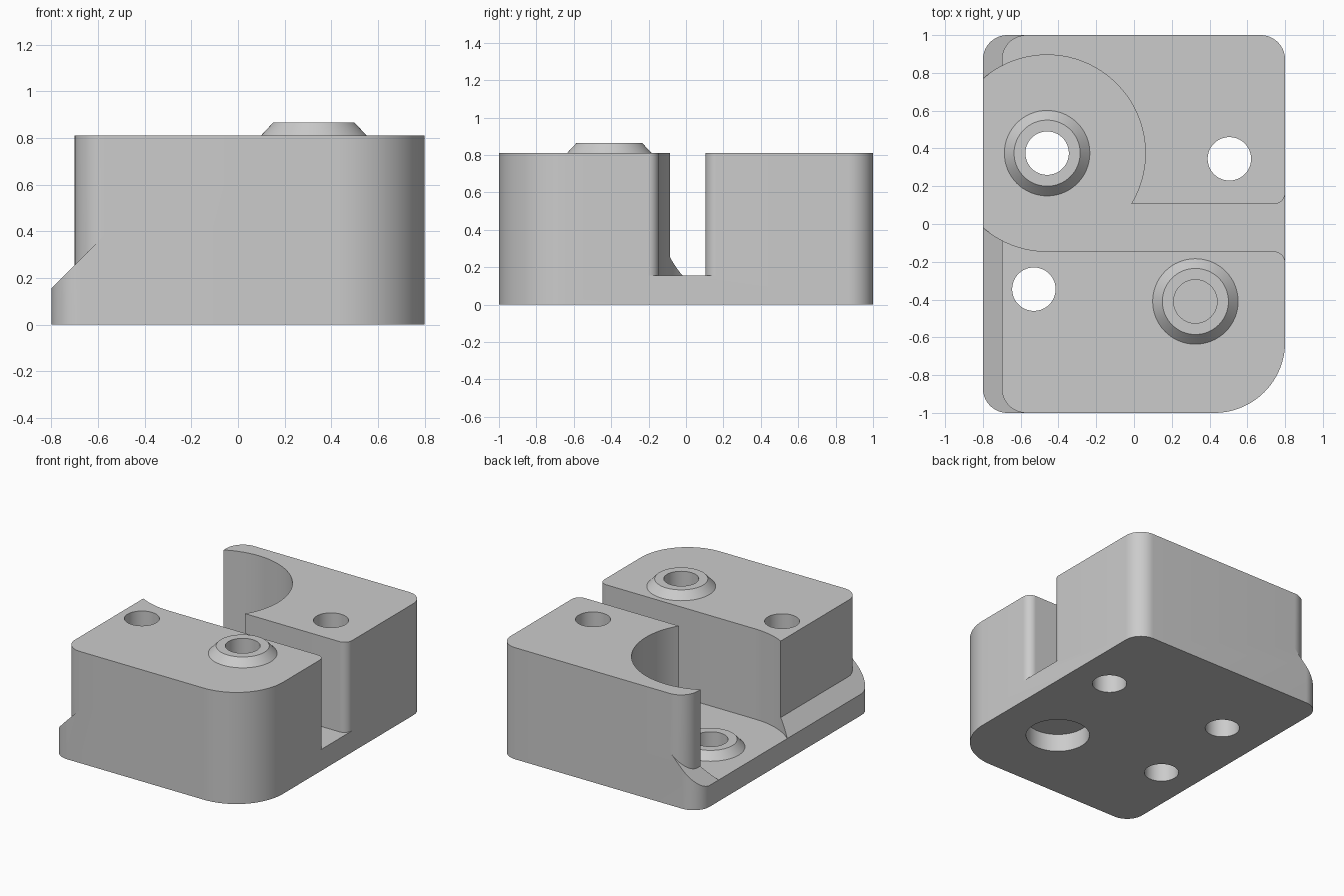
import bpy, bmesh, math
from mathutils import Vector

if "Cube" in bpy.data.objects:
    bpy.data.objects.remove(bpy.data.objects["Cube"], do_unlink=True)

grey = bpy.data.materials.new("plain grey")
grey.use_nodes = True
colour = (0.6, 0.6, 0.6, 1)
grey.diffuse_color = colour
grey.node_tree.nodes["Principled BSDF"].inputs["Base Color"].default_value = colour

HEIGHT, FLOOR = 0.81, 0.155
CORNER, FILLET = 0.13, 0.06


def finish(name, bm):
    bmesh.ops.recalc_face_normals(bm, faces=bm.faces)
    mesh = bpy.data.meshes.new(name)
    bm.to_mesh(mesh)
    bm.free()
    mesh.materials.append(grey)
    obj = bpy.data.objects.new(name, mesh)
    bpy.context.collection.objects.link(obj)
    return obj


def arc(cx, cy, r, start, end, steps=16):
    angles = [math.radians(start + (end - start) * i / steps) for i in range(steps + 1)]
    return [(cx + r * math.cos(a), cy + r * math.sin(a)) for a in angles]


def prism(name, outline, z0, z1, plane=None):
    """Extrude a plan outline; optionally keep only the part above a plane."""
    bm = bmesh.new()
    face = bm.faces.new([bm.verts.new((x, y, z0)) for x, y in outline])
    top = bmesh.ops.extrude_face_region(bm, geom=[face])["geom"]
    bmesh.ops.translate(bm, vec=(0, 0, z1 - z0),
                        verts=[v for v in top if isinstance(v, bmesh.types.BMVert)])
    if plane:
        cut = bmesh.ops.bisect_plane(bm, geom=bm.verts[:] + bm.edges[:] + bm.faces[:],
                                     plane_co=plane[0], plane_no=plane[1], clear_inner=True)
        edges = [e for e in cut["geom_cut"] if isinstance(e, bmesh.types.BMEdge)]
        bmesh.ops.contextual_create(bm, geom=edges)
    return finish(name, bm)


def round_bar(name, x, y, z0, z1, r0, r1):
    bm = bmesh.new()
    bmesh.ops.create_cone(bm, cap_ends=True, segments=64, radius1=r0, radius2=r1, depth=z1 - z0)
    bmesh.ops.translate(bm, vec=(x, y, (z0 + z1) / 2), verts=bm.verts)
    return finish(name, bm)


def combine(target, tool, operation):
    mod = target.modifiers.new(operation.lower(), 'BOOLEAN')
    mod.operation, mod.solver, mod.object = operation, 'EXACT', tool
    bpy.context.view_layer.objects.active = target
    bpy.ops.object.modifier_apply(modifier=mod.name)
    bpy.data.objects.remove(tool, do_unlink=True)


# Main block, with one large corner
c = CORNER
block = prism("mounting_block",
              arc(-0.8 + c, -1 + c, c, 180, 270) + arc(0.425, -0.625, 0.375, 270, 360, 32)
              + arc(0.8 - c, 1 - c, c, 0, 90) + arc(-0.8 + c, 1 - c, c, 90, 180), 0, HEIGHT)

# Setback of the left wall above a sloped ledge
setback = prism("setback_cutter",
                [(-1, -1.1), (-0.7 + c, -1.1)] + arc(-0.7 + c, -1 + c, c, 270, 180)
                + arc(-0.7 + c, 1 - c, c, 180, 90) + [(-0.7 + c, 1.1), (-1, 1.1)],
                -0.2, 1.2, (Vector((-0.8, 0, FLOOR)), Vector((-1, 0, 1))))
combine(block, setback, 'DIFFERENCE')

# Round pocket running into a slot with a rounded mouth
PX, PY, PR = -0.46, 0.375, 0.52
LOW, HIGH = PY - PR, 0.105
start = math.degrees(math.asin((HIGH - PY) / PR))
f = FILLET
pocket = prism("pocket_cutter",
               arc(PX, PY, PR, start, 270, 72)
               + arc(0.8 - f, LOW - f, f, 90, 0) + [(1, LOW - f), (1, HIGH + f)]
               + arc(0.8 - f, HIGH + f, f, 360, 270), FLOOR, 1.2)
combine(block, pocket, 'DIFFERENCE')

# Tapered bosses: one on the top, one on the pocket floor
for x, y, z in ((0.325, -0.41, HEIGHT), (PX, PY, FLOOR)):
    combine(block, round_bar("boss", x, y, z - 0.02, z + 0.055, 0.245, 0.175), 'UNION')

# Through holes, blind boss hole and the socket beneath it
for x, y, z0, z1, r in ((0.505, 0.345, -0.1, 1, 0.115), (-0.53, -0.345, -0.1, 1, 0.115),
                        (PX, PY, -0.1, 1, 0.115), (0.325, -0.41, 0.15, 1, 0.115),
                        (0.325, -0.41, -0.1, 0.13, 0.213)):
    combine(block, round_bar("hole_cutter", x, y, z0, z1, r, r), 'DIFFERENCE')

bpy.ops.object.select_all(action='DESELECT')
block.select_set(True)
bpy.context.view_layer.objects.active = block
bpy.ops.object.shade_smooth_by_angle(angle=math.radians(30))
